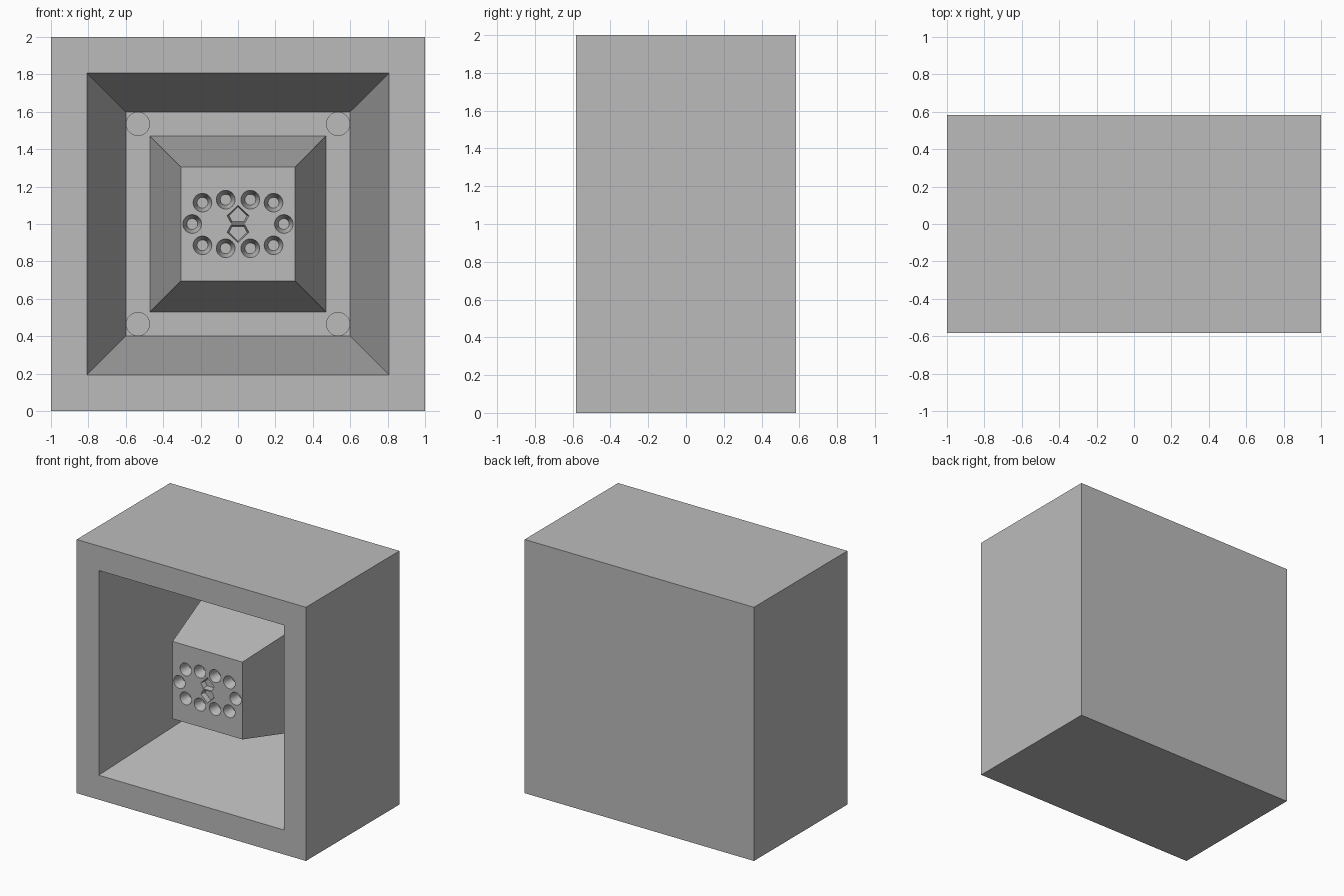
import bpy, bmesh, math

if "Cube" in bpy.data.objects:
    bpy.data.objects.remove(bpy.data.objects["Cube"])

FRONT, FLOOR, BOSS_TOP, MID = -0.582, 0.412, -0.38, 1.0

grey = bpy.data.materials.new("mid_grey")
grey.diffuse_color = (0.5, 0.5, 0.5, 1)
grey.use_nodes = True
grey.node_tree.nodes["Principled BSDF"].inputs["Base Color"].default_value = grey.diffuse_color


def square(h):
    return [(-h, MID - h), (h, MID - h), (h, MID + h), (-h, MID + h)]


def circle(x, z, r, n=32):
    return [(x + r * math.cos(2 * math.pi * i / n), z + r * math.sin(2 * math.pi * i / n))
            for i in range(n)]


def loft(bm, a, ya, b, yb, over=0.0):
    """Solid between outline a at ya and outline b at yb, its taper carried on past ya by over."""
    t = over / (yb - ya)
    a = [(p[0] + (p[0] - q[0]) * t, p[1] + (p[1] - q[1]) * t) for p, q in zip(a, b)]
    va = [bm.verts.new((x, ya - over, z)) for x, z in a]
    vb = [bm.verts.new((x, yb, z)) for x, z in b]
    n = len(a)
    faces = [bm.faces.new(va), bm.faces.new(vb)]
    faces += [bm.faces.new((va[i], va[(i + 1) % n], vb[(i + 1) % n], vb[i])) for i in range(n)]
    bmesh.ops.recalc_face_normals(bm, faces=faces)


def make(name, bm):
    me = bpy.data.meshes.new(name)
    bm.to_mesh(me)
    bm.free()
    me.materials.append(grey)
    ob = bpy.data.objects.new(name, me)
    bpy.context.collection.objects.link(ob)
    return ob


def combine(target, tool, operation):
    mod = target.modifiers.new(tool.name, 'BOOLEAN')
    mod.operation, mod.solver, mod.object = operation, 'EXACT', tool
    bpy.context.view_layer.objects.active = target
    bpy.ops.object.modifier_apply(modifier=mod.name)
    bpy.data.objects.remove(tool)


# Outer block
bm = bmesh.new()
loft(bm, square(1), FRONT, square(1), -FRONT)
housing = make("housing", bm)

# Tapered square recess
bm = bmesh.new()
loft(bm, square(0.807), FRONT, square(0.60), FLOOR, 0.05)
combine(housing, make("recess_cutter", bm), 'DIFFERENCE')

# Tapered boss rising from the recess floor
bm = bmesh.new()
loft(bm, square(0.305), BOSS_TOP, square(0.478), FLOOR + 0.04)
combine(housing, make("boss", bm), 'UNION')

# Holes: corner bores, ring of tapered sockets, two pentagon pockets
bm = bmesh.new()
for sx in (-1, 1):
    for sz in (-1, 1):
        c = circle(sx * 0.535, MID + sz * 0.535, 0.062)
        loft(bm, c, FLOOR, c, FLOOR + 0.1, 0.02)
ring = [(sx * 0.245, 0) for sx in (-1, 1)]
ring += [(sx * x, sz * z) for sx in (-1, 1) for sz in (-1, 1) for x, z in ((0.19, 0.114), (0.066, 0.13))]
for x, z in ring:
    loft(bm, circle(x, MID + z, 0.05), BOSS_TOP, circle(x, MID + z, 0.029), BOSS_TOP + 0.08, 0.01)
pentagon = [(0, 0.1), (0.058, 0.044), (0.037, 0.005), (-0.037, 0.005), (-0.058, 0.044)]
for s in (-1, 1):
    outer = [(x, MID + s * z) for x, z in pentagon]
    inner = [(x * 0.83, MID + s * (0.048 + (z - 0.048) * 0.83)) for x, z in pentagon]
    loft(bm, outer, BOSS_TOP, inner, BOSS_TOP + 0.04, 0.004)
combine(housing, make("hole_cutter", bm), 'DIFFERENCE')

# Smooth round walls, sharp edges
bpy.ops.object.select_all(action='DESELECT')
housing.select_set(True)
bpy.context.view_layer.objects.active = housing
bpy.ops.object.shade_smooth_by_angle(angle=math.radians(30))
